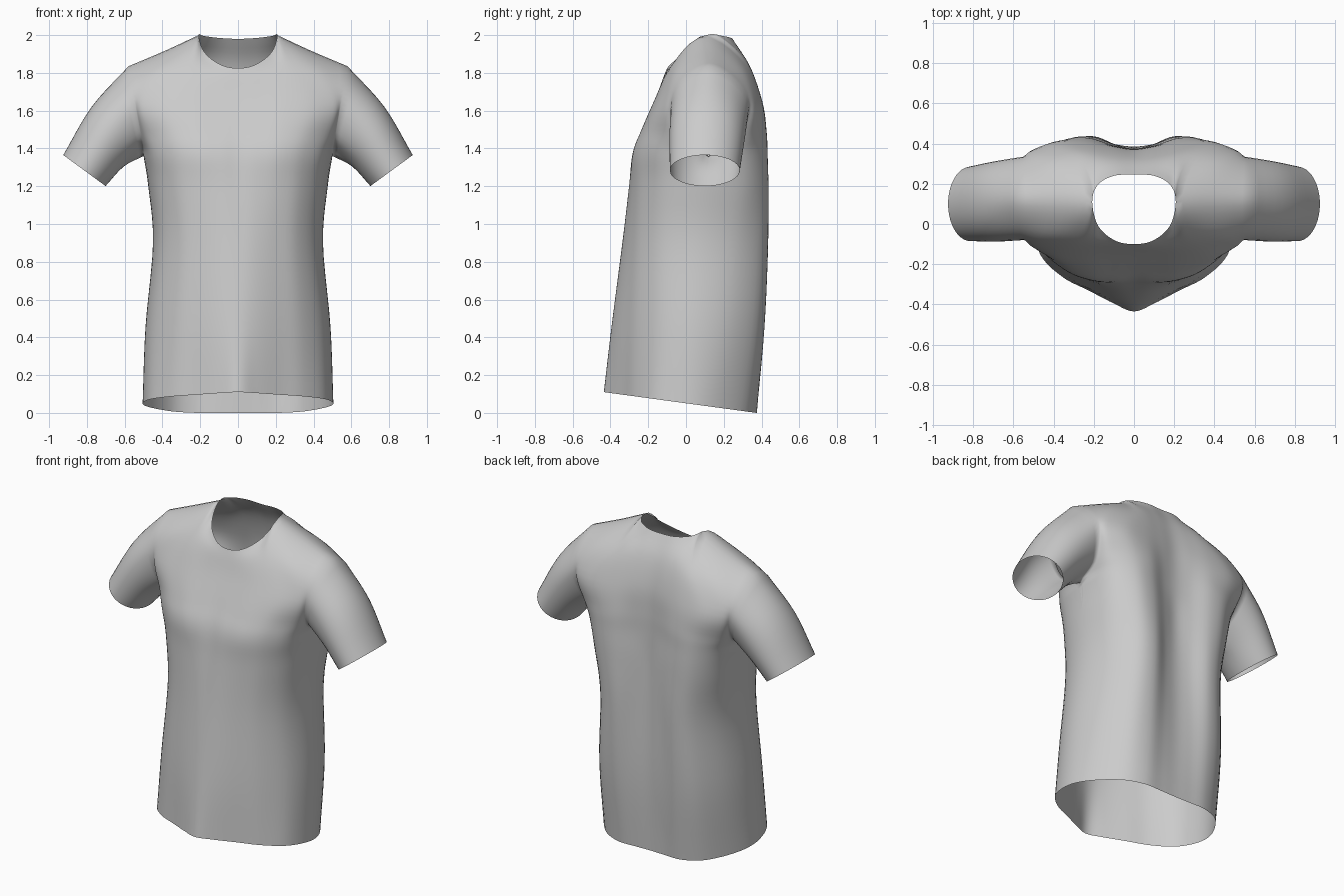
import bpy, bmesh, math
from mathutils import Vector as V

if "Cube" in bpy.data.objects:
    bpy.data.objects.remove(bpy.data.objects["Cube"])

STEPS = 5
FRACTIONS = (0, .2, .45, .7, .92, 1)   # column positions across half a panel
ARMPIT = 4                             # control row where the armhole starts


def spline(points, before=None, after=None):
    """Smooth curve through points; ghost end points steer the end tangents."""
    p = [before or points[0] * 2 - points[1]] + points + [after or points[-1] * 2 - points[-2]]
    out = []
    for i in range(1, len(p) - 2):
        a, b, c, d = p[i - 1:i + 3]
        for k in range(STEPS):
            t = k / STEPS
            out.append(b + (c - a) * (t / 2) + (a * 2 - b * 5 + c * 4 - d) * (t * t / 2)
                       + (b * 3 - a - c * 3 + d) * (t ** 3 / 2))
    return out + [points[-1].copy()]


def row(edge_x, z_mid, z_edge, ys):
    return [V((f * edge_x, y, z_mid + (z_edge - z_mid) * f)) for f, y in zip(FRACTIONS, ys)]


def hem(edge_x, ys):
    """Hem lies in one plane, tilted up towards the front."""
    return [V((f * edge_x, y, .11 - (y + .435) * .136)) for f, y in zip(FRACTIONS, ys)]


# Half-panel rows from hem to upper chest / upper back
front = [
    hem(.505, (-.435, -.395, -.33, -.265, -.155, .01)),
    row(.490, .45, .45, (-.395, -.375, -.32, -.25, -.125, .04)),
    row(.450, .90, .90, (-.337, -.33, -.295, -.235, -.11, .07)),
    row(.475, 1.2, 1.2, (-.30, -.30, -.28, -.225, -.10, .10)),
    row(.50, 1.38, 1.36, (-.275, -.282, -.275, -.225, -.11, .12)),
    row(.515, 1.52, 1.46, (-.222, -.23, -.235, -.205, -.12, -.03)),
    row(.545, 1.68, 1.63, (-.155, -.16, -.165, -.15, -.11, -.08)),
]
back = [
    hem(.505, (.37, .372, .37, .31, .16, .01)),
    row(.490, .45, .45, (.385, .395, .415, .37, .22, .04)),
    row(.450, .90, .90, (.38, .395, .435, .40, .26, .07)),
    row(.475, 1.2, 1.2, (.375, .395, .435, .415, .30, .10)),
    row(.50, 1.38, 1.36, (.375, .39, .43, .415, .315, .12)),
    row(.515, 1.52, 1.46, (.375, .39, .425, .415, .35, .27)),
    row(.55, 1.68, 1.63, (.365, .38, .40, .40, .365, .335)),
]

# Yoke rows, then neckline and shared shoulder seam
front.append([V(p) for p in ((0, -.12, 1.775), (.11, -.115, 1.785), (.21, -.09, 1.82),
                             (.28, -.055, 1.86), (.42, -.045, 1.82), (.57, -.02, 1.76))])
back.append([V(p) for p in ((0, .32, 1.85), (.1, .325, 1.855), (.2, .325, 1.86),
                            (.28, .31, 1.855), (.42, .295, 1.82), (.577, .26, 1.76))])
shoulder = [V(p) for p in ((.208, .11, 2.0), (.38, .12, 1.92), (.58, .12, 1.835))]
front.append([V(p) for p in ((0, -.10, 1.825), (.095, -.082, 1.845), (.178, -.01, 1.91))] + shoulder)
back.append([V(p) for p in ((0, .245, 1.98), (.1, .24, 1.985), (.18, .195, 1.995))] + shoulder)


def dense_columns(panel, other):
    cols = []
    for c in range(6):
        ghost = other[-2][c] if c >= 3 else None     # continue over the shoulder
        cols.append(spline([r[c] for r in panel], after=ghost))
    return [list(r) for r in zip(*cols)]


def dense_rows(panel, other):
    grid = []
    for i, r in enumerate(panel):
        mirrored = V((-r[1].x, r[1].y, r[1].z))
        ghost = other[i][4] if i <= ARMPIT * STEPS else None   # continue round the side
        # towards the top, the neckline turns into the opposite neckline
        w = max(0, (i - len(panel) + 1) / STEPS + 1)
        neck_end = r[4].lerp(other[-1][2], w)
        grid.append(spline(r[:4], mirrored, neck_end)[:-1]
                    + spline(r[3:], r[2].lerp(r[3] * 2 - r[4], w), ghost))
    return grid


f_cols, b_cols = dense_columns(front, back), dense_columns(back, front)
f_grid, b_grid = dense_rows(f_cols, b_cols), dense_rows(b_cols, f_cols)

# Sleeve: loft from the armhole through a mid ring to the cuff
a0 = ARMPIT * STEPS
armhole = [r[-1] for r in f_grid[a0:]] + [r[-1] for r in b_grid[a0:]][::-1][1:]
lengths = [0]
for p, q in zip(armhole, armhole[1:]):
    lengths.append(lengths[-1] + (q - p).length)
top = len(f_grid) - 1 - a0


def ring_point(centre, up, half_y, angle):
    return V(centre) - V(up) * math.cos(angle) - V((0, half_y * math.sin(angle), 0))


sleeve = []
for i, p in enumerate(armhole):
    if i <= top:
        angle = math.pi * lengths[i] / lengths[top]
    else:
        angle = math.pi * (1 + (lengths[i] - lengths[top]) / (lengths[-1] - lengths[top]))
    mid = ring_point((.69, .112, 1.462), (.085, 0, .158), .20, angle)
    cuff = ring_point((.813, .10, 1.283), (.112, 0, .082), .185, angle)
    sleeve.append(spline([p, mid, cuff]))

# Assemble one half, weld the seams, mirror the other half
bm = bmesh.new()


def add_grid(grid, flip=False):
    verts = [[bm.verts.new(p) for p in r] for r in grid]
    for r, s in zip(verts, verts[1:]):
        for j in range(len(r) - 1):
            quad = (r[j], r[j + 1], s[j + 1], s[j])
            bm.faces.new(quad[::-1] if flip else quad)


add_grid(f_grid)
add_grid(b_grid, True)
add_grid(sleeve)
bmesh.ops.remove_doubles(bm, verts=bm.verts, dist=.0005)
bmesh.ops.recalc_face_normals(bm, faces=bm.faces)
mesh = bpy.data.meshes.new("t_shirt")
bm.to_mesh(mesh)
bm.free()
shirt = bpy.data.objects.new("t_shirt", mesh)
bpy.context.collection.objects.link(shirt)
bpy.context.view_layer.objects.active = shirt
shirt.select_set(True)
mirror = shirt.modifiers.new("mirror", 'MIRROR')
mirror.merge_threshold = .0005
bpy.ops.object.shade_smooth()
